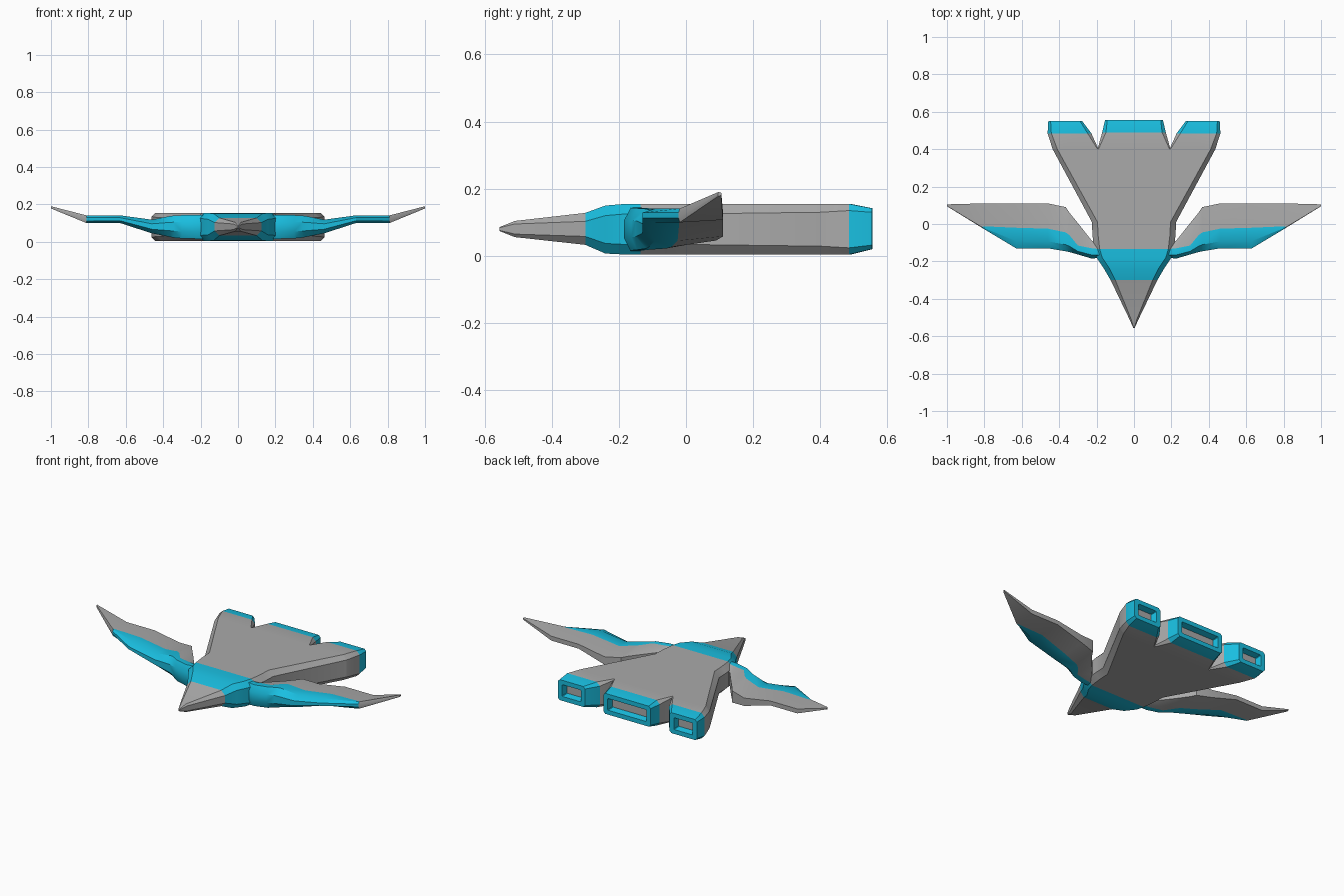
import bpy, bmesh, math

if "Cube" in bpy.data.objects:
    bpy.data.objects.remove(bpy.data.objects["Cube"])

cyan = bpy.data.materials.new("cyan_paint")
cyan.diffuse_color = (0.01, 0.52, 0.75, 1)
cyan.use_nodes = True
cyan.node_tree.nodes["Principled BSDF"].inputs["Base Color"].default_value = cyan.diffuse_color
grey = bpy.data.materials.new("grey_hull")
grey.diffuse_color = (0.4, 0.4, 0.4, 1)
grey.use_nodes = True
grey.node_tree.nodes["Principled BSDF"].inputs["Base Color"].default_value = grey.diffuse_color


def loft(name, rings, is_cyan, mirror=False, angle=28):
    """Skin equal-length rings; is_cyan(segment, side) picks the paint."""
    bm = bmesh.new()
    vr = [[bm.verts.new(p) for p in r] for r in rings]
    n = len(vr[0])
    for i in range(len(vr) - 1):
        for j in range(n):
            k = (j + 1) % n
            f = bm.faces.new((vr[i][j], vr[i][k], vr[i + 1][k], vr[i + 1][j]))
            f.material_index = 1 if is_cyan(i, j) else 0
    bm.faces.new(vr[0])
    bm.faces.new(vr[-1])
    bmesh.ops.recalc_face_normals(bm, faces=bm.faces[:])
    me = bpy.data.meshes.new(name)
    bm.to_mesh(me)
    bm.free()
    me.materials.append(grey)
    me.materials.append(cyan)
    ob = bpy.data.objects.new(name, me)
    bpy.context.collection.objects.link(ob)
    if mirror:
        ob.modifiers.new("mirror", 'MIRROR').use_mirror_merge = False
    bpy.ops.object.select_all(action='DESELECT')
    ob.select_set(True)
    bpy.context.view_layer.objects.active = ob
    bpy.ops.object.shade_smooth_by_angle(angle=math.radians(angle))
    return ob


def octagon(y, x0, x1, z0, z1, c0, c1):
    """Chamfered rectangle at depth y, chamfer c0 on the x0 side, c1 on x1."""
    return [(x0 + c0, y, z0), (x1 - c1, y, z0), (x1, y, z0 + c1), (x1, y, z1 - c1),
            (x1 - c1, y, z1), (x0 + c0, y, z1), (x0, y, z1 - c0), (x0, y, z0 + c0)]


# fuselage: nose tip to the engine split (y, half width, z low, z high, chamfer)
hull = [(-0.555, 0.004, 0.074, 0.086, 0.002), (-0.51, 0.024, 0.056, 0.104, 0.009),
        (-0.30, 0.125, 0.033, 0.128, 0.025), (-0.24, 0.16, 0.007, 0.150, 0.03),
        (-0.18, 0.20, 0.004, 0.155, 0.03), (-0.135, 0.213, 0.004, 0.155, 0.03),
        (-0.06, 0.222, 0.004, 0.155, 0.03), (0.01, 0.225, 0.004, 0.155, 0.03),
        (0.40, 0.435, 0.004, 0.155, 0.025)]
loft("fuselage", [octagon(y, -w, w, a, b, c, c) for y, w, a, b, c in hull],
     lambda i, j: 2 <= i <= 4)


# engine pods with a recessed exhaust: last rings step inward
def pod(name, outer, mirror):
    rings = [octagon(*r) for r in outer]
    y, x0, x1, z0, z1, _, _ = outer[-1]
    rings.append(octagon(y, x0 + .028, x1 - .028, z0 + .026, z1 - .026, .003, .003))
    rings.append(octagon(y - .035, x0 + .036, x1 - .036, z0 + .034, z1 - .034, .003, .003))
    loft(name, rings, lambda i, j: i >= 1, mirror)


pod("centre_engine", [(0.40, -0.195, 0.195, 0.004, 0.155, 0.005, 0.005),
                      (0.49, -0.17, 0.17, 0.004, 0.155, 0.02, 0.02),
                      (0.555, -0.155, 0.155, 0.02, 0.142, 0.012, 0.012)], False)
pod("side_engine", [(0.40, 0.19, 0.435, 0.004, 0.155, 0.005, 0.025),
                    (0.485, 0.228, 0.462, 0.004, 0.155, 0.02, 0.02),
                    (0.552, 0.278, 0.458, 0.02, 0.142, 0.012, 0.012)], True)

# wings: x, leading y, paint border y, trailing y, z low, z high
stations = [(0.18, -0.180, -0.135, -0.09, 0.015, 0.145),
            (0.225, -0.185, -0.130, -0.09, 0.016, 0.142),
            (0.30, -0.163, -0.115, 0.005, 0.018, 0.142),
            (0.345, -0.150, -0.060, 0.06, 0.022, 0.140),
            (0.365, -0.146, -0.045, 0.09, 0.026, 0.137),
            (0.46, -0.130, -0.025, 0.11, 0.045, 0.118),
            (0.63, -0.130, -0.020, 0.11, 0.100, 0.141),
            (0.81, -0.022, -0.012, 0.11, 0.100, 0.141),
            (1.0, 0.095, 0.098, 0.105, 0.178, 0.190)]


def wing_ring(x, le, mid, te, z0, z1):
    h, m = z1 - z0, le + 0.35 * (mid - le)
    return [(x, le, z0 + .3 * h), (x, le, z1 - .3 * h), (x, m, z1), (x, mid, z1),
            (x, te, z1 - .18 * h), (x, te, z0 + .18 * h), (x, mid, z0), (x, m, z0)]


loft("wing", [wing_ring(*s) for s in stations],
     lambda i, j: i < 7 and j in (0, 1, 2, 6, 7), True)
